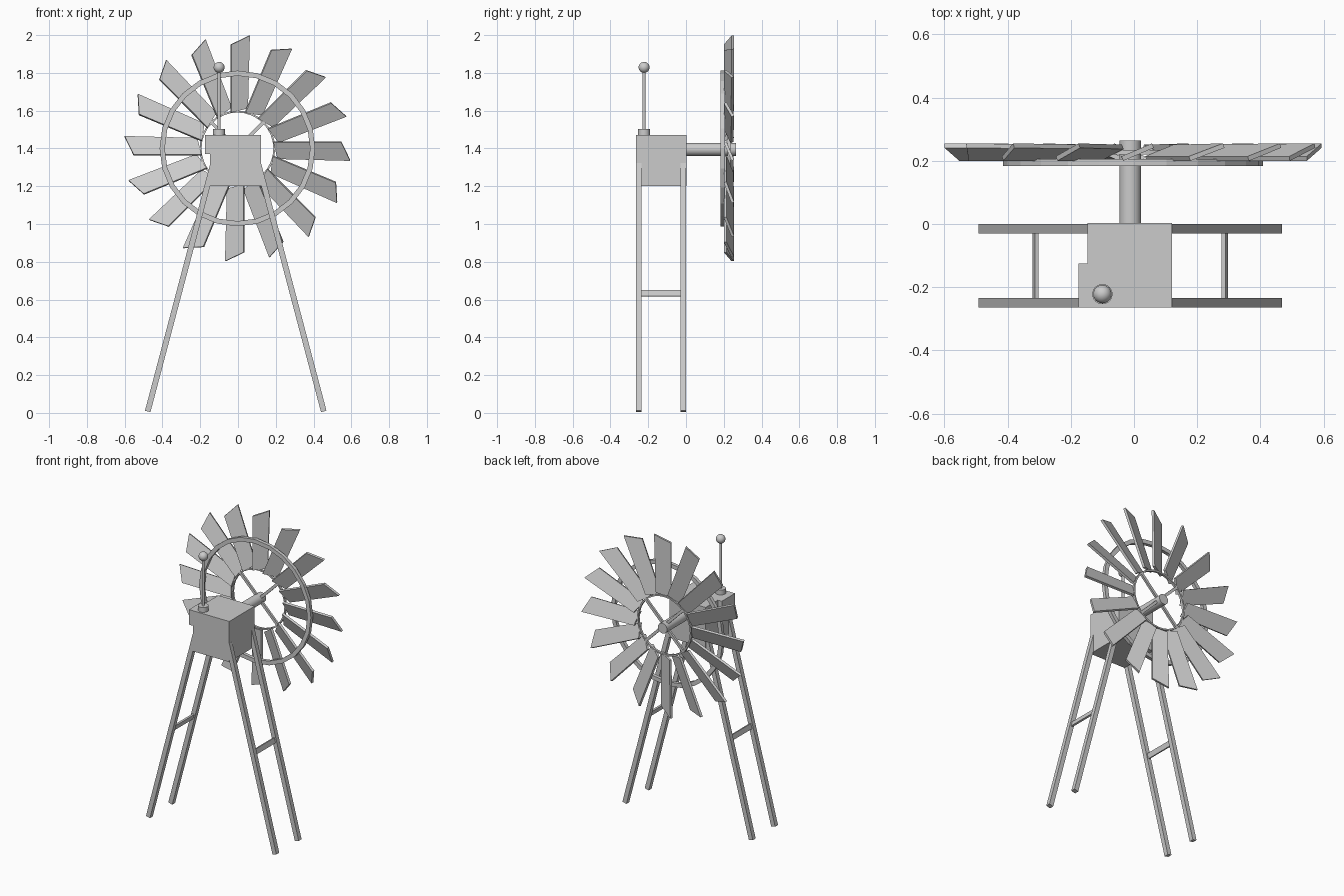
import bpy, bmesh, math
from mathutils import Matrix, Vector

if "Cube" in bpy.data.objects:
    bpy.data.objects.remove(bpy.data.objects["Cube"])

CX = -0.012                      # centre line of the tower
HUB = Vector((-0.003, 0, 1.4))   # centre of the wheel


def finish(name, bm, smooth=False):
    bmesh.ops.recalc_face_normals(bm, faces=bm.faces)
    mesh = bpy.data.meshes.new(name)
    bm.to_mesh(mesh)
    bm.free()
    ob = bpy.data.objects.new(name, mesh)
    bpy.context.collection.objects.link(ob)
    if smooth:
        bpy.ops.object.select_all(action='DESELECT')
        ob.select_set(True)
        bpy.context.view_layer.objects.active = ob
        bpy.ops.object.shade_smooth_by_angle(angle=math.radians(40))
    return ob


def box(name, centre, size, rot=Matrix.Identity(4)):
    bm = bmesh.new()
    m = Matrix.Translation(centre) @ rot @ Matrix.Diagonal((*size, 1))
    bmesh.ops.create_cube(bm, size=1, matrix=m)
    return finish(name, bm)


def rod(name, a, b, r, sides=24):
    a, b = Vector(a), Vector(b)
    bm = bmesh.new()
    rot = (b - a).to_track_quat('Z', 'Y').to_matrix().to_4x4()
    bmesh.ops.create_cone(bm, cap_ends=True, segments=sides, radius1=r, radius2=r,
                          depth=(b - a).length, matrix=Matrix.Translation((a + b) / 2) @ rot)
    return finish(name, bm, True)


def flat_ring(name, r_in, r_out, y0, y1, sides=24):
    bm = bmesh.new()
    profile = [(r_in, y0), (r_out, y0), (r_out, y1), (r_in, y1)]
    loops = []
    for i in range(sides):
        t = math.tau * i / sides
        loops.append([bm.verts.new(HUB + Vector((r * math.sin(t), y, r * math.cos(t))))
                      for r, y in profile])
    for i in range(sides):
        p, q = loops[i], loops[(i + 1) % sides]
        for j in range(4):
            k = (j + 1) % 4
            bm.faces.new((p[j], p[k], q[k], q[j]))
    return finish(name, bm)


# Gear housing with the small box on its left side
box("housing", (CX - 0.001, -0.131, 1.335), (0.268, 0.268, 0.27))
box("side_box", (-0.16, -0.195, 1.42), (0.032, 0.14, 0.1))

# Splayed legs and the rungs joining front to back
LEAN = math.radians(14.8)
FOOT, TOP = 0.467, 1.32
for side, label in ((-1, "left"), (1, "right")):
    tilt = Matrix.Rotation(-side * LEAN, 4, 'Y')
    mid_x = CX + side * (FOOT - math.tan(LEAN) * TOP / 2)
    for y, end in ((-0.25, "front"), (-0.015, "back")):
        box(f"{end}_leg_{label}", (mid_x, y, TOP / 2 + 0.004),
            (0.03, 0.03, TOP / math.cos(LEAN) - 0.008), tilt)
    rung_x = CX + side * (FOOT - math.tan(LEAN) * 0.633)
    box(f"rung_{label}", (rung_x, -0.1325, 0.633), (0.012, 0.21, 0.034), tilt)

# Vane post with base and ball
PX, PY = -0.1, -0.222
rod("post_base", (PX, PY, 1.465), (PX, PY, 1.502), 0.032)
rod("post", (PX, PY, 1.49), (PX, PY, 1.82), 0.008, 12)
bm = bmesh.new()
bmesh.ops.create_uvsphere(bm, u_segments=24, v_segments=12, radius=0.029,
                          matrix=Matrix.Translation((PX, PY, 1.829)))
finish("post_ball", bm, True)

# Drive shaft
rod("shaft", (CX, -0.01, 1.395), (CX, 0.265, 1.395), 0.034)

# Rim ring in front of the blades, inner ring and spokes
flat_ring("rim_ring", 0.385, 0.412, 0.183, 0.206)
flat_ring("inner_ring", 0.19, 0.2, 0.22, 0.235, 32)
for i in range(4):
    turn = Matrix.Rotation(math.radians(45 + 90 * i), 4, 'Y')
    centre = HUB + Vector((0, 0.228, 0)) + turn @ Vector((0, 0, 0.1))
    box(f"spoke_{i + 1}", centre, (0.018, 0.014, 0.2), turn)

# Sixteen pitched blades with slanted tips: (sideways, depth, radius) corners
BLADE = [(-0.035, 0.207, 0.19), (0.053, 0.244, 0.212), (0.063, 0.248, 0.597), (-0.034, 0.207, 0.55)]
for i in range(16):
    bm = bmesh.new()
    turn = Matrix.Rotation(math.tau * i / 16, 4, 'Y')
    shift = Vector((-0.003, 0.007, 0))
    front = [bm.verts.new(HUB + turn @ (Vector(p) - shift)) for p in BLADE]
    back = [bm.verts.new(HUB + turn @ (Vector(p) + shift)) for p in BLADE]
    bm.faces.new(front)
    bm.faces.new(back[::-1])
    for j in range(4):
        k = (j + 1) % 4
        bm.faces.new((front[j], back[j], back[k], front[k]))
    finish(f"blade_{i + 1}", bm)
